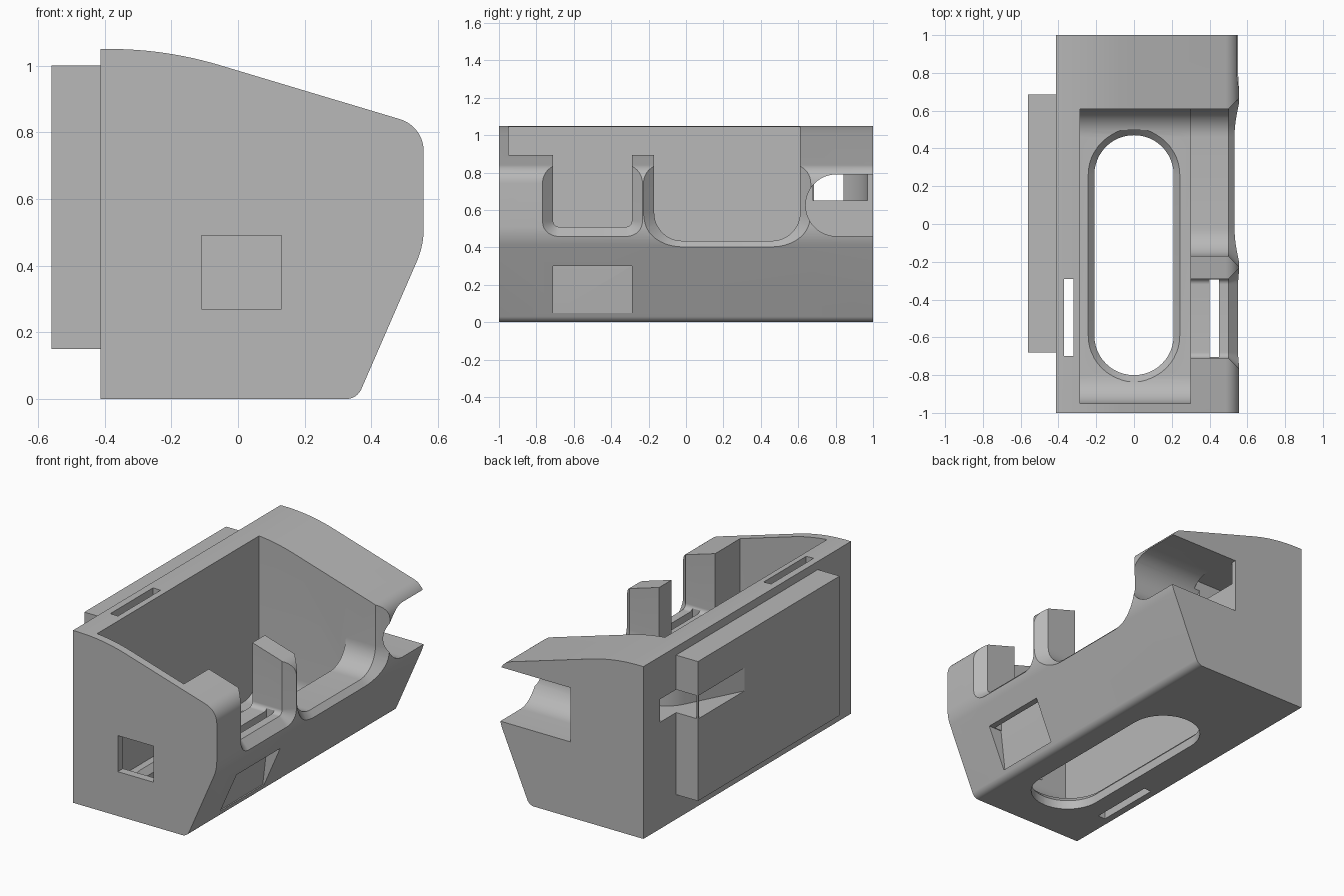
import bpy, bmesh, math
from mathutils import Vector

if "Cube" in bpy.data.objects:
    bpy.data.objects.remove(bpy.data.objects["Cube"], do_unlink=True)

grey = bpy.data.materials.new("matte grey")
grey.use_nodes = True
colour = (0.48, 0.48, 0.48, 1)
grey.diffuse_color = colour
grey.node_tree.nodes["Principled BSDF"].inputs["Base Color"].default_value = colour


def rounded(corners, segs=12):
    """Outline from (u, v, radius) corners with filleted points."""
    out = []
    for i, (u, v, r) in enumerate(corners):
        p = Vector((u, v))
        if r == 0:
            out.append(p)
            continue
        a = (Vector(corners[i - 1][:2]) - p).normalized()
        b = (Vector(corners[(i + 1) % len(corners)][:2]) - p).normalized()
        half = a.angle(b) / 2
        centre = p + (a + b).normalized() * (r / math.sin(half))
        start = p + a * (r / math.tan(half)) - centre
        end = p + b * (r / math.tan(half)) - centre
        turn = start.angle(end)
        for k in range(segs + 1):
            t = k / segs
            out.append(centre + (start * math.sin((1 - t) * turn) + end * math.sin(t * turn)) / math.sin(turn))
    return out


def rect(u0, u1, v0, v1, low=0, high=0):
    return rounded([(u0, v0, low), (u1, v0, low), (u1, v1, high), (u0, v1, high)])


def place(p, axis, d):
    return {"x": (d, p[0], p[1]), "y": (p[0], d, p[1]), "z": (p[0], p[1], d)}[axis]


def loft(name, axis, d0, ring0, d1, ring1=None):
    """Solid between two matching outlines along an axis."""
    ring1 = ring1 or ring0
    bm = bmesh.new()
    a = [bm.verts.new(place(p, axis, d0)) for p in ring0]
    b = [bm.verts.new(place(p, axis, d1)) for p in ring1]
    bm.faces.new(a)
    bm.faces.new(b)
    for i in range(len(a)):
        j = (i + 1) % len(a)
        bm.faces.new((a[i], a[j], b[j], b[i]))
    bmesh.ops.recalc_face_normals(bm, faces=bm.faces)
    mesh = bpy.data.meshes.new(name)
    bm.to_mesh(mesh)
    bm.free()
    obj = bpy.data.objects.new(name, mesh)
    bpy.context.collection.objects.link(obj)
    mesh.materials.append(grey)
    return obj


def cut(targets, cutter):
    for obj in targets:
        mod = obj.modifiers.new("cut", "BOOLEAN")
        mod.operation = "DIFFERENCE"
        mod.solver = "EXACT"
        mod.object = cutter
        bpy.context.view_layer.objects.active = obj
        bpy.ops.object.modifier_apply(modifier=mod.name)
    bpy.data.objects.remove(cutter, do_unlink=True)


# Main shell and side mounting plate
body = loft("holder_body", "y", -1, rounded([
    (-0.413, 0, 0), (0.357, 0, 0.05), (0.557, 0.46, 0.25),
    (0.557, 0.818, 0.1), (-0.217, 1.05, 1.15), (-0.413, 1.05, 0)]), 1)
plate = loft("mounting_plate", "y", -0.68, rect(-0.56, -0.413, 0.15, 1.0), 0.685)

# Open-topped cavity
cut([body], loft("cavity", "x", -0.285, rect(-0.95, 0.61, 0.09, 1.3, 0.15), 0.30))

# Side windows with flared outer edges
for y0, y1, z, r in ((-0.17, 0.61, 0.435, 0.15), (-0.71, -0.29, 0.51, 0.03)):
    cut([body], loft("window", "x", 0.25, rect(y0, y1, z, 1.3, r), 0.7))
    g = 0.12
    cut([body], loft("window_flare", "x", 0.5, rect(y0, y1, z, 1.3, r),
                     0.62, rect(y0 - g, y1 + g, z - g, 1.3, r + g)))

# Floor opening with a chamfered rim
cut([body], loft("floor_hole", "z", -0.1, rect(-0.21, 0.21, -0.8, 0.47, 0.209, 0.209), 0.2))
cut([body], loft("floor_rim", "z", 0.055, rect(-0.21, 0.21, -0.8, 0.47, 0.209, 0.209),
                 0.095, rect(-0.247, 0.247, -0.837, 0.507, 0.246, 0.246)))

# Front port
cut([body], loft("front_port", "y", -1.1, rect(-0.11, 0.13, 0.27, 0.49), -0.9))

# Strap slots and the pocket where the outer one leaves the sloped side
cut([body], loft("inner_slot", "z", -0.1, rect(-0.37, -0.32, -0.7, -0.29), 1.3))
cut([body], loft("outer_slot", "z", 0.1, rect(0.40, 0.45, -0.705, -0.295), 0.7))
pocket = [(0.37, 0.05), (0.6, 0.05), (0.6, 0.3), (0.40, 0.3)]
cut([body], loft("slot_pocket", "y", -0.71, pocket, -0.29))

# Round-ended notch at the back corner
cut([body], loft("back_notch", "x", 0.08, rounded([
    (0.64, 0.46, 0.164), (1.2, 0.46, 0), (1.2, 0.79, 0), (0.64, 0.79, 0.164)]), 0.7))

# Curved cable passage from the notch out through the plate
passage = rounded([
    (0.12, 0.68, 0), (-0.33, 0.68, 0.2), (-0.6, 0.16, 0),
    (-0.6, 0.63, 0), (-0.3, 0.97, 0.4), (0.12, 0.97, 0)])
cut([body, plate], loft("passage", "z", 0.65, passage, 0.79))

# Smooth curved surfaces, crisp edges
for obj in (body, plate):
    bpy.ops.object.select_all(action="DESELECT")
    obj.select_set(True)
    bpy.context.view_layer.objects.active = obj
    bpy.ops.object.shade_smooth_by_angle(angle=math.radians(25))
